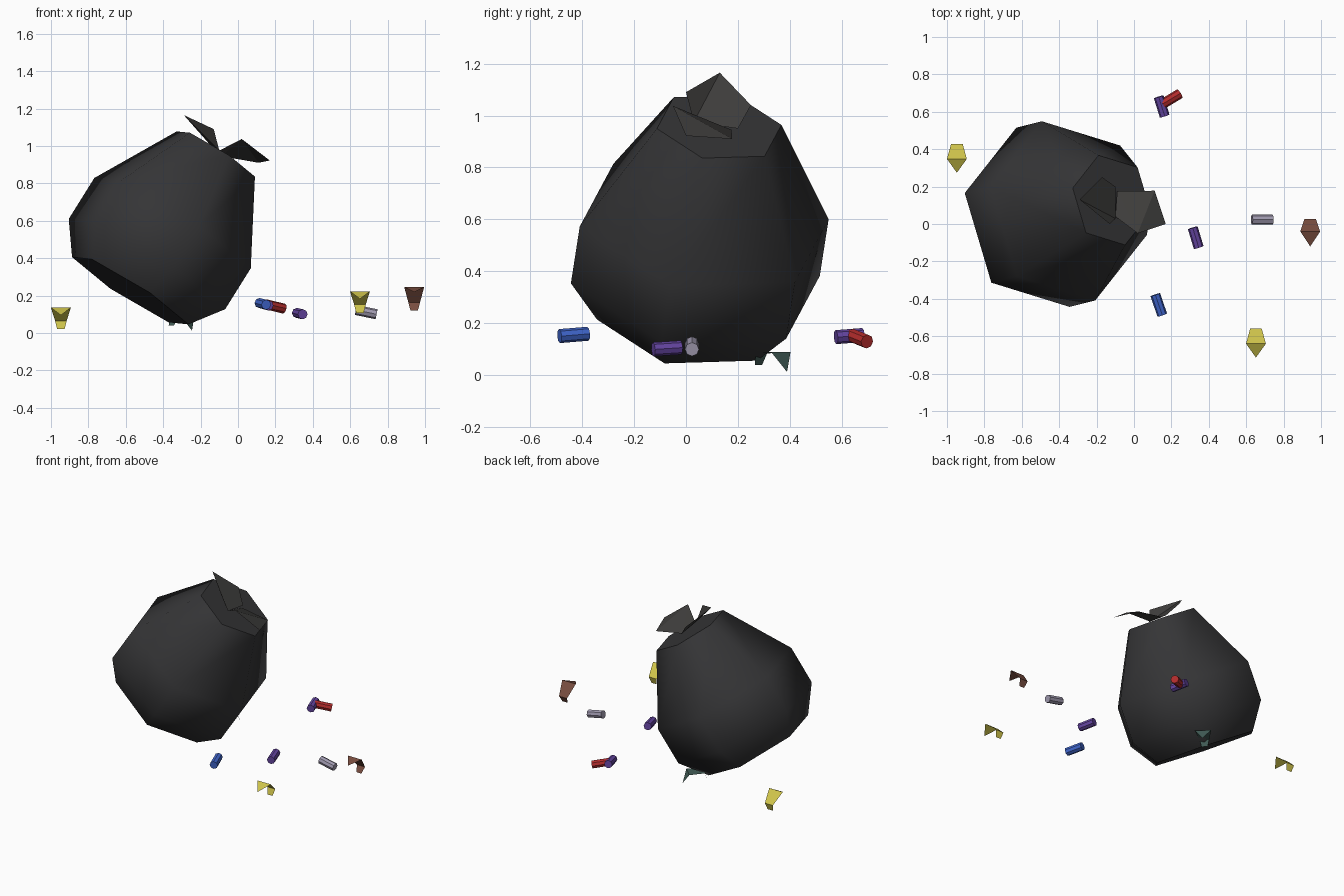
import bpy, bmesh, math
from mathutils import Vector, Matrix

if "Cube" in bpy.data.objects:
    bpy.data.objects.remove(bpy.data.objects["Cube"])


def material(name, rgb):
    m = bpy.data.materials.new(name)
    m.diffuse_color = (*rgb, 1)
    m.use_nodes = True
    m.node_tree.nodes["Principled BSDF"].inputs["Base Color"].default_value = m.diffuse_color
    return m


def make(name, verts, faces, mat, smooth=None):
    me = bpy.data.meshes.new(name)
    bm = bmesh.new()
    vs = [bm.verts.new(v) for v in verts]
    for f in faces:
        bm.faces.new([vs[i] for i in f])
    bm.normal_update()
    bm.to_mesh(me)
    bm.free()
    ob = bpy.data.objects.new(name, me)
    bpy.context.collection.objects.link(ob)
    me.materials.append(mat)
    if smooth:
        bpy.ops.object.select_all(action='DESELECT')
        bpy.context.view_layer.objects.active = ob
        ob.select_set(True)
        bpy.ops.object.shade_smooth_by_angle(angle=math.radians(smooth))
    return ob


def lathe(name, centre, axis, start, profile, sides, mat, smooth):
    """Closed solid of polygon rings (height, radius) along an axis."""
    n = Vector(axis).normalized()
    u = Vector(start)
    u = (u - n * u.dot(n)).normalized()
    w = n.cross(u)
    verts, faces = [], []
    for h, r in profile:
        for i in range(sides):
            a = math.tau * i / sides
            verts.append(Vector(centre) + n * h + (u * math.cos(a) + w * math.sin(a)) * r)
    for k in range(len(profile) - 1):
        for i in range(sides):
            j = (i + 1) % sides
            faces.append((k * sides + i, k * sides + j, (k + 1) * sides + j, (k + 1) * sides + i))
    last = (len(profile) - 1) * sides
    faces.append(tuple(reversed(range(sides))))
    faces.append(tuple(range(last, last + sides)))
    return make(name, verts, faces, mat, smooth)


black = material("black_plastic", (0.035, 0.035, 0.037))
flap_grey = material("flap_plastic", (0.05, 0.048, 0.046))
blue = material("blue", (0.05, 0.13, 0.6))
purple = material("purple", (0.13, 0.06, 0.36))
red = material("red", (0.45, 0.025, 0.025))
silver = material("silver", (0.36, 0.33, 0.44))
yellow = material("yellow", (0.62, 0.55, 0.07))
brown = material("brown", (0.19, 0.075, 0.05))
green = material("green", (0.055, 0.11, 0.095))

# Leaning six-sided bag
lathe("bag", (-0.35, 0.07, 0.587), (0.526, 0.131, 0.841), (0.84, -0.26, -0.485),
      [(-0.43, 0.372), (-0.26, 0.5), (0, 0.5), (0.44, 0.25)], 6, black, 55)

# Two loose flaps at the tied mouth
make("flap_left", [(-0.10, 0.20, 0.95), (-0.17, 0.25, 1.04), (-0.29, 0.13, 1.165),
                   (-0.13, 0.0, 1.09), (-0.10, 0.03, 0.975)],
     [(0, 1, 2, 4), (2, 3, 4)], flap_grey)
make("flap_right", [(-0.09, 0.175, 0.945), (0.11, 0.178, 0.91), (0.17, 0.0, 0.922),
                    (0.02, -0.05, 1.037), (-0.10, 0.04, 0.975)],
     [(4, 3, 0), (3, 1, 0), (3, 2, 1)], flap_grey)

# Cans between two end points
for name, a, b, mat in [
    ("blue_can", (0.114, -0.378, 0.16), (0.151, -0.487, 0.151), blue),
    ("purple_can_front", (0.314, -0.02, 0.107), (0.346, -0.126, 0.1), purple),
    ("purple_can_back", (0.132, 0.68, 0.155), (0.164, 0.577, 0.147), purple),
    ("red_can", (0.15, 0.64, 0.153), (0.245, 0.697, 0.13), red),
    ("silver_can", (0.63, 0.023, 0.123), (0.741, 0.023, 0.1), silver),
]:
    d = Vector(b) - Vector(a)
    lathe(name, a, d, (0, 0, 1), [(0, 0.027), (d.length, 0.027)], 8, mat, 30)

# Curled peel: pointed tip, wide bend and tapering stem
PEEL = [(0, -0.074, -0.04), (-0.053, 0, 0), (0.053, 0, 0), (-0.031, 0.08, -0.07),
        (0.031, 0.08, -0.07), (-0.02, 0.065, -0.115), (0.02, 0.065, -0.115)]
PEEL_FACES = [(0, 2, 1), (1, 2, 4, 3), (3, 4, 6, 5)]
for name, loc, pitch, turn, mat in [
    ("peel_left", (-0.947, 0.348, 0.135), 0, 0, yellow),
    ("peel_front", (0.652, -0.64, 0.222), 0, 0, yellow),
    ("peel_right", (0.942, -0.04, 0.245), -10, 0, brown),
    ("peel_behind", (-0.27, 0.365, 0.09), 38, 135, green),
]:
    m = (Matrix.Translation(loc) @ Matrix.Rotation(math.radians(turn), 4, 'Z')
         @ Matrix.Rotation(math.radians(pitch), 4, 'X'))
    make(name, [m @ Vector(p) for p in PEEL], PEEL_FACES, mat)
